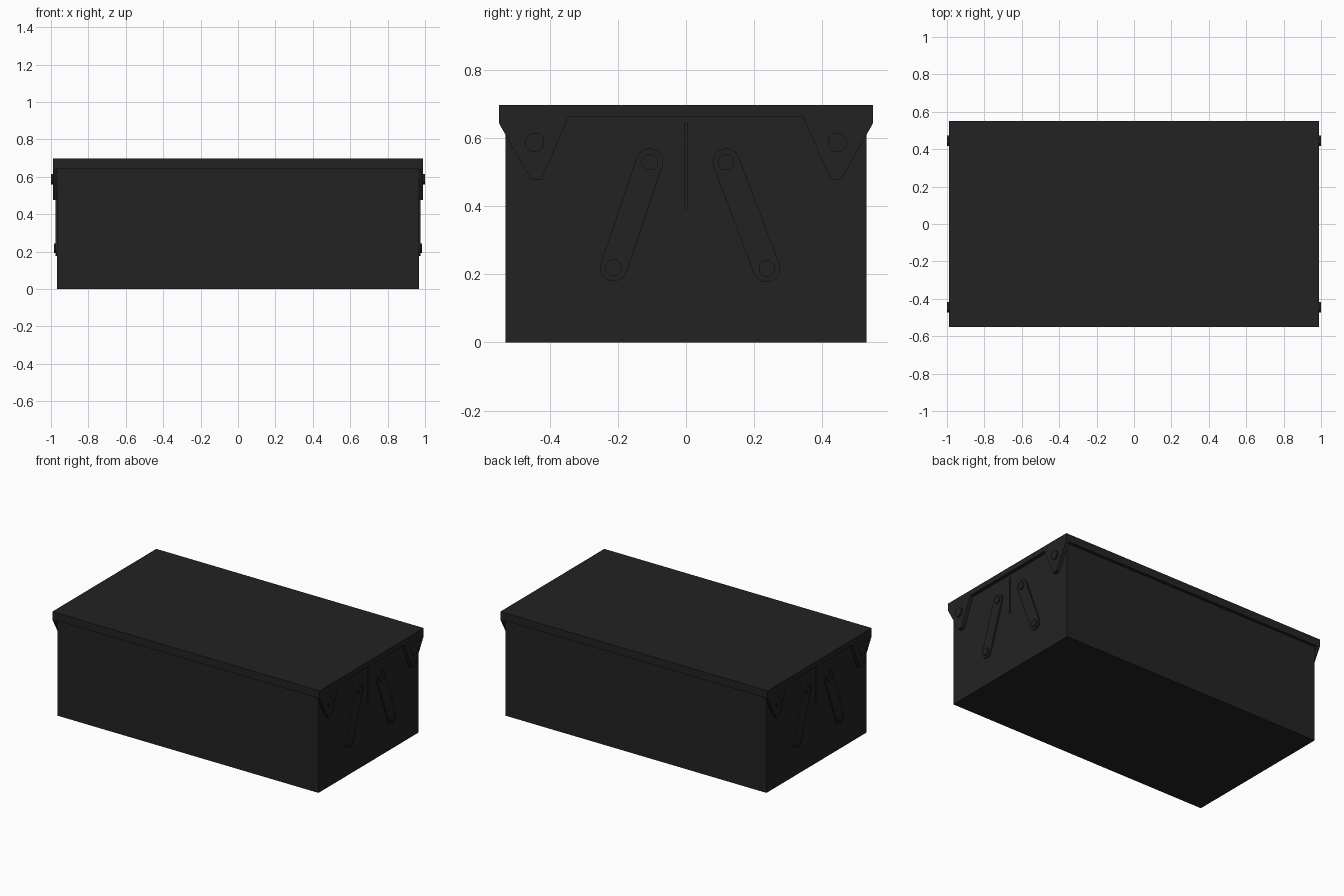
import bpy, bmesh, math
from mathutils import Vector

if "Cube" in bpy.data.objects:
    bpy.data.objects.remove(bpy.data.objects["Cube"])

mat = bpy.data.materials.new("charcoal black")
mat.diffuse_color = (0.0165, 0.0165, 0.0165, 1)
mat.use_nodes = True
mat.node_tree.nodes["Principled BSDF"].inputs["Base Color"].default_value = mat.diffuse_color

BX, BY = 0.967, 0.53       # body half sizes
LX, LY, TOP = 0.99, 0.55, 0.697   # lid half sizes and height


def prism(name, pts, x0, x1, s=1):
    """Extrude a (y, z) outline from x0 to x1; s=-1 turns it to the other end."""
    bm = bmesh.new()
    face = bm.faces.new([bm.verts.new((s * x0, s * y, z)) for y, z in pts])
    ext = bmesh.ops.extrude_face_region(bm, geom=[face])
    verts = [v for v in ext["geom"] if isinstance(v, bmesh.types.BMVert)]
    bmesh.ops.translate(bm, verts=verts, vec=(s * (x1 - x0), 0, 0))
    bmesh.ops.recalc_face_normals(bm, faces=bm.faces)
    me = bpy.data.meshes.new(name)
    bm.to_mesh(me)
    bm.free()
    me.materials.append(mat)
    ob = bpy.data.objects.new(name, me)
    bpy.context.collection.objects.link(ob)
    return ob


def rect(y0, y1, z0, z1):
    return [(y0, z0), (y1, z0), (y1, z1), (y0, z1)]


def disc(y, z, r, n=8):
    return [(y + r * math.cos(math.tau * (i + 0.5) / n),
             z + r * math.sin(math.tau * (i + 0.5) / n)) for i in range(n)]


def capsule(a, b, r, n=10):
    """Outline of a bar with round ends between points a and b."""
    d = Vector(b) - Vector(a)
    ang = math.atan2(d.y, d.x)
    pts = []
    for c, start in ((b, ang - math.pi / 2), (a, ang + math.pi / 2)):
        for i in range(n + 1):
            t = start + math.pi * i / n
            pts.append((c[0] + r * math.cos(t), c[1] + r * math.sin(t)))
    return pts


# Body and the core of the lid
body = prism("body", rect(-BY, BY, 0, 0.66), -BX, BX)
prism("lid", rect(-LY, LY, 0.645, TOP), -BX, BX)

# Lid end plate outline with two tapered hinge brackets
half = [(0.345, 0.662), (0.425, 0.477), (0.455, 0.477), (LY, 0.645), (LY, TOP)]
plate = half + [(-y, z) for y, z in reversed(half)]

# Folding links: top and bottom pivots
links = [((-0.107, 0.53), (-0.213, 0.22)), ((0.118, 0.53), (0.237, 0.217))]

for s, side in ((1, "right"), (-1, "left")):
    prism(f"lid_end_{side}", plate, BX - 0.002, LX, s)
    for y in (-0.445, 0.445):
        prism(f"bracket_bolt_{side}", disc(y, 0.588, 0.03), LX - 0.005, 1.0, s)
    for top, bottom in links:
        prism(f"link_{side}", capsule(bottom, top, 0.04), BX - 0.005, 0.976, s)
        for y, z in (top, bottom):
            prism(f"link_bolt_{side}", disc(y, z, 0.025), BX, 0.984, s)
    # Vertical seam between the trays, cut into the end wall
    cutter = prism(f"seam_cutter_{side}", rect(-0.0045, 0.0045, 0.395, 0.69), BX - 0.03, BX + 0.03, s)
    cutter.hide_render = True
    cutter.hide_set(True)
    mod = body.modifiers.new("seam", "BOOLEAN")
    mod.operation = "DIFFERENCE"
    mod.solver = "EXACT"
    mod.object = cutter
